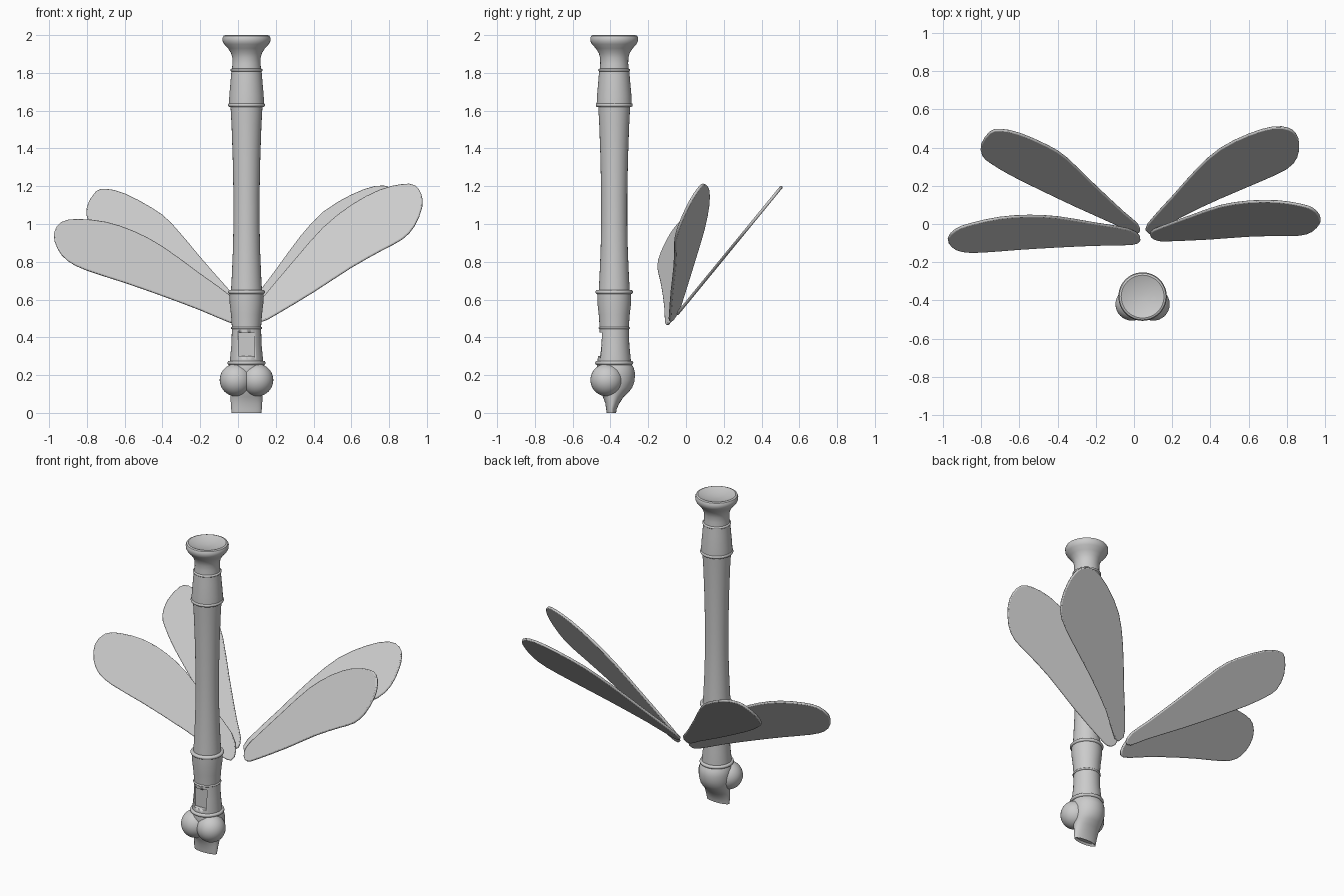
import bpy, bmesh, math
from mathutils import Vector

if "Cube" in bpy.data.objects:
    bpy.data.objects.remove(bpy.data.objects["Cube"])

CX, CY = 0.045, -0.38          # axis of the body

grey = bpy.data.materials.new("plain grey")
grey.diffuse_color = (0.6, 0.6, 0.6, 1)
grey.use_nodes = True
grey.node_tree.nodes["Principled BSDF"].inputs["Base Color"].default_value = grey.diffuse_color


def finish(name, bm, angle=40):
    bmesh.ops.recalc_face_normals(bm, faces=bm.faces)
    me = bpy.data.meshes.new(name)
    bm.to_mesh(me)
    bm.free()
    me.materials.append(grey)
    ob = bpy.data.objects.new(name, me)
    bpy.context.collection.objects.link(ob)
    bpy.ops.object.select_all(action='DESELECT')
    ob.select_set(True)
    bpy.context.view_layer.objects.active = ob
    bpy.ops.object.shade_smooth_by_angle(angle=math.radians(angle))
    return ob


def loft(name, rings, n=48, angle=40):
    """Rings are (z, centre y, radius x, radius y); both ends are capped."""
    bm = bmesh.new()
    loops = []
    for z, y, rx, ry in rings:
        loops.append([bm.verts.new((CX + rx * math.cos(2 * math.pi * i / n),
                                    y + ry * math.sin(2 * math.pi * i / n), z)) for i in range(n)])
    for a, b in zip(loops, loops[1:]):
        for i in range(n):
            j = (i + 1) % n
            bm.faces.new((a[i], a[j], b[j], b[i]))
    bm.faces.new(loops[0])
    bm.faces.new(loops[-1])
    return finish(name, bm, angle)


def turned(name, profile):
    return loft(name, [(z, CY, r, r) for r, z in profile])


# Turned tube sections
barrel = turned("lower_barrel", [(0.088, 0.24), (0.088, 0.28), (0.08, 0.36), (0.077, 0.45)])
turned("lower_joint", [(0.077, 0.45), (0.082, 0.52), (0.089, 0.58), (0.09, 0.635)])
turned("long_tube", [(0.083, 0.63), (0.078, 0.72), (0.072, 0.86), (0.069, 1.0), (0.069, 1.15),
                     (0.073, 1.35), (0.079, 1.52), (0.085, 1.63)])
turned("upper_joint", [(0.093, 1.63), (0.091, 1.68), (0.084, 1.76), (0.079, 1.82)])
turned("flared_end", [(0.078, 1.81), (0.074, 1.85), (0.075, 1.88), (0.082, 1.905), (0.098, 1.93),
                      (0.118, 1.952), (0.126, 1.968), (0.127, 1.985), (0.122, 1.996), (0.112, 2.0),
                      (0.1, 1.996), (0.06, 1.984), (0.01, 1.98)])

# Raised bead rings
for k, (z, r, t) in enumerate([(0.265, 0.09, 0.011), (0.45, 0.077, 0.006), (0.64, 0.088, 0.011),
                               (1.63, 0.087, 0.011), (1.815, 0.078, 0.007)]):
    arc = [math.pi * (i / 8 - 0.5) for i in range(9)]
    turned(f"bead_ring_{k + 1}", [(r + t * math.cos(a), z + t * math.sin(a)) for a in arc])

# Rectangular notch in the lower barrel
bm = bmesh.new()
bmesh.ops.create_cube(bm, size=1)
bmesh.ops.scale(bm, vec=(0.086, 0.06, 0.125), verts=bm.verts)
bmesh.ops.translate(bm, vec=(CX, CY - 0.087, 0.3625), verts=bm.verts)
cutter = finish("notch_cutter", bm)
cutter.hide_render = True
cutter.hide_viewport = True
cut = barrel.modifiers.new("notch", 'BOOLEAN')
cut.object = cutter
cut.solver = 'EXACT'

# Head narrowing to a flat snout
loft("head_and_snout", [(0.262, -0.38, 0.088, 0.088), (0.24, -0.375, 0.097, 0.098),
                        (0.21, -0.37, 0.1, 0.1), (0.17, -0.37, 0.099, 0.098),
                        (0.135, -0.372, 0.093, 0.088), (0.11, -0.378, 0.088, 0.075),
                        (0.085, -0.385, 0.085, 0.055), (0.05, -0.39, 0.083, 0.037),
                        (0.02, -0.395, 0.081, 0.028), (0.0, -0.395, 0.078, 0.025),
                        (0.012, -0.395, 0.062, 0.016)])

# Two ball eyes
for side, sx in (("left", -1), ("right", 1)):
    bm = bmesh.new()
    bmesh.ops.create_uvsphere(bm, u_segments=32, v_segments=20, radius=0.086)
    bmesh.ops.translate(bm, vec=(CX + sx * 0.056, -0.42, 0.174), verts=bm.verts)
    finish(f"{side}_eye", bm)


def wing(name, pts, place, thick=0.016):
    """Thin rounded blade: an outline lifted onto a plane by place(u, v)."""
    n = len(pts)
    p = [Vector(place(*q)) for q in pts]
    smooth = []
    for i in range(n):         # one extra point between neighbours
        a, b, c, d = p[i - 1], p[i], p[(i + 1) % n], p[(i + 2) % n]
        smooth += [b, (9 * (b + c) - a - d) / 16]
    bm = bmesh.new()
    face = bm.faces.new([bm.verts.new(v) for v in smooth])
    bm.normal_update()
    nrm = face.normal.copy()
    res = bmesh.ops.extrude_face_region(bm, geom=[face])
    top = [g for g in res["geom"] if isinstance(g, bmesh.types.BMVert)]
    bmesh.ops.translate(bm, vec=nrm * thick, verts=top)
    bmesh.ops.translate(bm, vec=-nrm * thick / 2, verts=bm.verts)
    ob = finish(name, bm, 60)
    bev = ob.modifiers.new("soft edge", 'BEVEL')
    bev.width = 0.006
    bev.segments = 2
    bev.limit_method = 'ANGLE'
    bev.angle_limit = math.radians(60)
    return ob


# Front wings, outlines in x and z
wing("front_right_wing",
     [(0.09, 0.5), (0.13, 0.485), (0.2, 0.52), (0.4, 0.64), (0.6, 0.77), (0.76, 0.86), (0.87, 0.92),
      (0.935, 0.99), (0.975, 1.09), (0.97, 1.16), (0.935, 1.205), (0.87, 1.21), (0.75, 1.18),
      (0.6, 1.1), (0.45, 0.98), (0.3, 0.81), (0.14, 0.62), (0.09, 0.55)],
     lambda x, z: (x, -0.285 * x + 0.55 * z - 0.315, z))
wing("front_left_wing",
     [(0.02, 0.467), (-0.05, 0.482), (-0.2, 0.545), (-0.4, 0.62), (-0.6, 0.69), (-0.8, 0.755),
      (-0.9, 0.805), (-0.955, 0.87), (-0.975, 0.95), (-0.935, 1.01), (-0.85, 1.025), (-0.7, 1.01),
      (-0.55, 0.96), (-0.4, 0.88), (-0.2, 0.735), (-0.03, 0.61), (0.03, 0.52)],
     lambda x, z: (x, 0.27 * x + 0.6 * z - 0.383, z))

# Rear wings, outlines in x and y


def rear(x, y):
    return (x, y, 1.22 * y + 0.58)


wing("rear_right_wing",
     [(0.07, 0.0), (0.07, -0.04), (0.11, -0.045), (0.25, 0.04), (0.45, 0.135), (0.65, 0.22),
      (0.8, 0.29), (0.855, 0.35), (0.865, 0.42), (0.85, 0.47), (0.81, 0.5), (0.73, 0.508),
      (0.6, 0.47), (0.45, 0.395), (0.33, 0.29), (0.2, 0.145)], rear)
wing("rear_left_wing",
     [(0.02, 0.0), (0.03, -0.04), (-0.01, -0.045), (-0.1, 0.0), (-0.3, 0.09), (-0.5, 0.185),
      (-0.65, 0.26), (-0.75, 0.32), (-0.795, 0.36), (-0.8, 0.42), (-0.755, 0.482), (-0.7, 0.495),
      (-0.6, 0.475), (-0.45, 0.41), (-0.35, 0.345), (-0.2, 0.2), (-0.05, 0.06)], rear)
